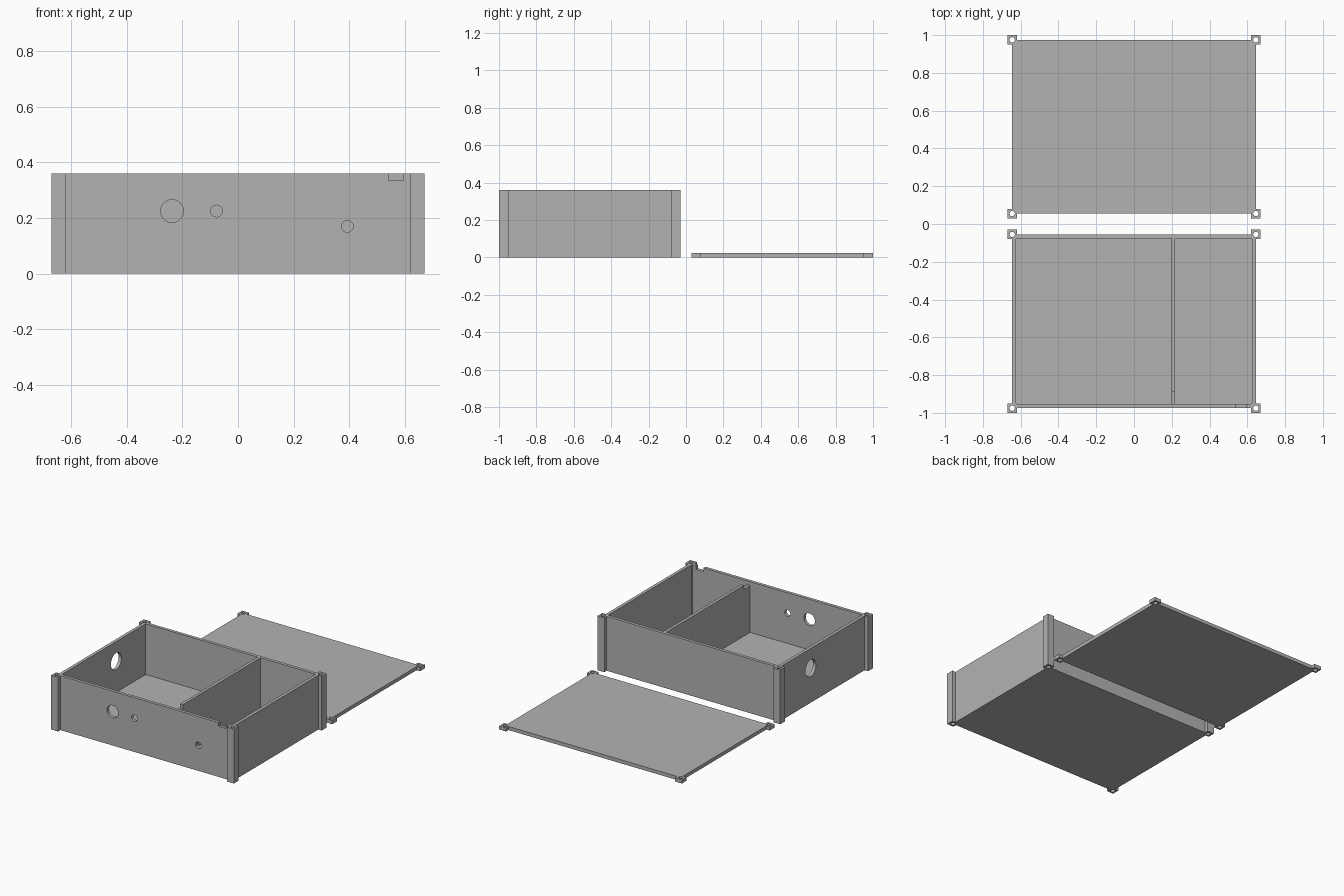
import bpy
from math import pi

cube = bpy.data.objects.get("Cube")
if cube:
    bpy.data.objects.remove(cube, do_unlink=True)

HALF_X, NEAR, FAR = 0.645, 0.055, 0.975   # corner post centres
HEIGHT, PLATE, WALL, POST, BOLT = 0.36, 0.024, 0.021, 0.05, 0.014

grey = bpy.data.materials.new("plain grey")
grey.use_nodes = True
grey.diffuse_color = (0.45, 0.45, 0.45, 1)
grey.node_tree.nodes["Principled BSDF"].inputs["Base Color"].default_value = grey.diffuse_color


def box(name, x0, x1, y0, y1, z0, z1):
    bpy.ops.mesh.primitive_cube_add(size=1, location=((x0 + x1) / 2, (y0 + y1) / 2, (z0 + z1) / 2))
    ob = bpy.context.object
    ob.name = name
    ob.scale = (x1 - x0, y1 - y0, z1 - z0)
    bpy.ops.object.transform_apply(location=True, rotation=True, scale=True)
    ob.data.materials.append(grey)
    return ob


def rod(name, radius, depth, location, rotation=(0, 0, 0)):
    bpy.ops.mesh.primitive_cylinder_add(vertices=32, radius=radius, depth=depth,
                                        location=location, rotation=rotation)
    ob = bpy.context.object
    ob.name = name
    ob.data.materials.append(grey)
    return ob


def combine(target, tool, operation):
    mod = target.modifiers.new(operation.lower(), "BOOLEAN")
    mod.operation, mod.solver, mod.object = operation, "EXACT", tool
    bpy.context.view_layer.objects.active = target
    bpy.ops.object.modifier_apply(modifier=mod.name)
    bpy.data.objects.remove(tool, do_unlink=True)


def add_corners(target, ys, height):
    """Square bolt posts at the four corners, each drilled through."""
    spots = [(x, y) for x in (-HALF_X, HALF_X) for y in ys]
    h = POST / 2
    for x, y in spots:
        combine(target, box("post", x - h, x + h, y - h, y + h, 0, height), "UNION")
    for x, y in spots:
        combine(target, rod("bolt_hole", BOLT, 1, (x, y, height / 2)), "DIFFERENCE")


# Tray: a block hollowed into two compartments, leaving a partition
tray = box("tray", -HALF_X, HALF_X, -FAR, -NEAR, 0, HEIGHT)
inner_x = HALF_X - WALL
for x0, x1 in ((-inner_x, 0.198), (0.218, inner_x)):
    combine(tray, box("compartment", x0, x1, -FAR + WALL, -NEAR - WALL, PLATE, 1), "DIFFERENCE")
add_corners(tray, (-FAR, -NEAR), HEIGHT)

# Round openings in the front wall and the right wall
for x, z, r in ((-0.237, 0.225, 0.041), (-0.077, 0.225, 0.021), (0.393, 0.17, 0.021)):
    combine(tray, rod("front_opening", r, 0.1, (x, -FAR, z), (pi / 2, 0, 0)), "DIFFERENCE")
combine(tray, rod("side_opening", 0.055, 0.1, (-HALF_X, -0.385, 0.23), (0, pi / 2, 0)), "DIFFERENCE")

# Cable notches in the top of the front wall and the partition
notch = HEIGHT - 0.025
combine(tray, box("wall_notch", 0.54, 0.595, -1.1, -FAR + WALL + 0.01, notch, 1), "DIFFERENCE")
combine(tray, box("partition_notch", 0.19, 0.226, -FAR + WALL, -0.89, notch, 1), "DIFFERENCE")

# Lid lying flat behind the tray
lid = box("lid", -HALF_X, HALF_X, NEAR, FAR, 0, PLATE)
add_corners(lid, (NEAR, FAR), PLATE)

# Smooth the round bores only
for ob in (tray, lid):
    bpy.ops.object.select_all(action="DESELECT")
    ob.select_set(True)
    bpy.context.view_layer.objects.active = ob
    bpy.ops.object.shade_smooth_by_angle(angle=pi / 6)
